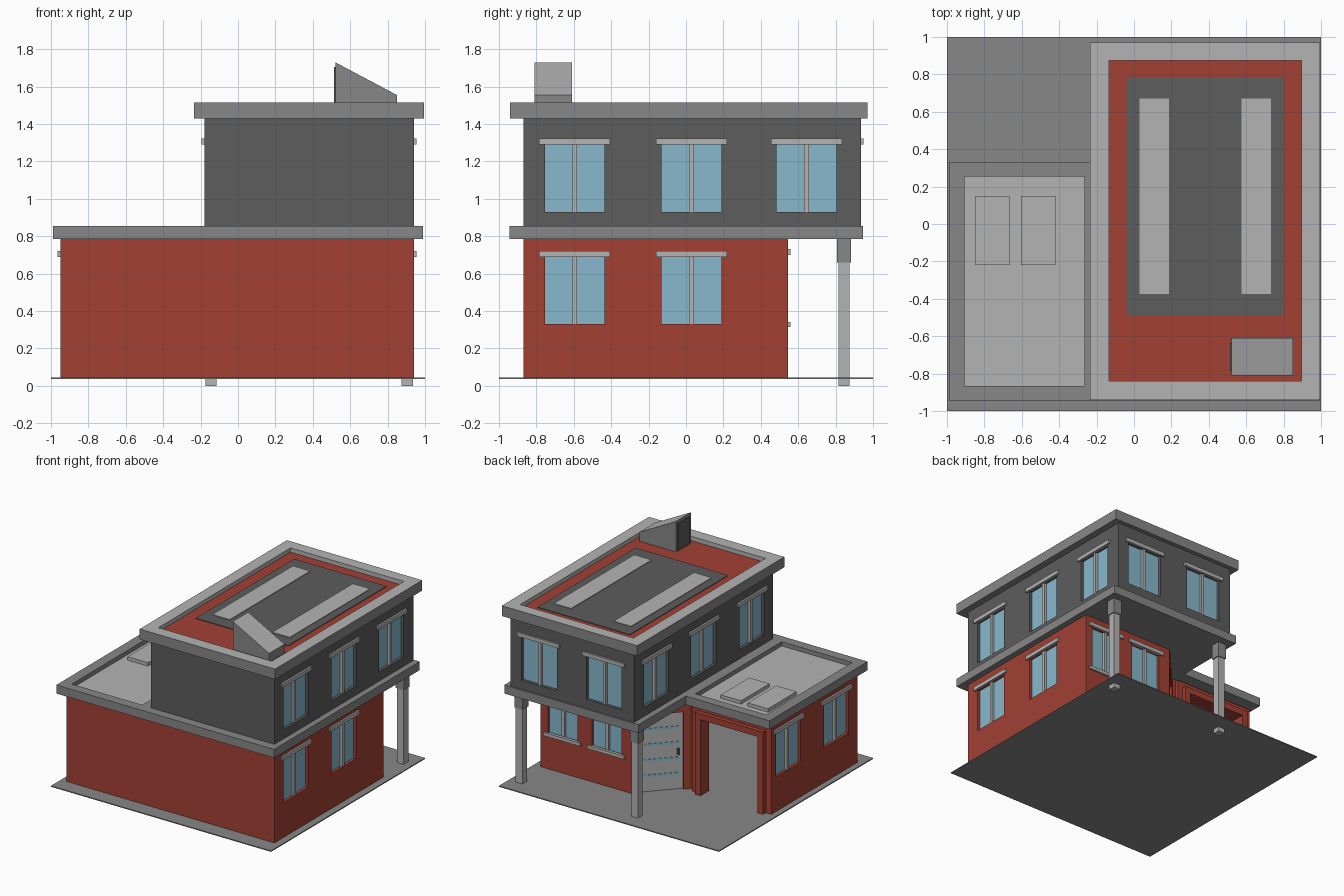
import bpy, bmesh, math
from mathutils import Matrix, Vector

if "Cube" in bpy.data.objects:
    bpy.data.objects.remove(bpy.data.objects["Cube"])

def mat(name, r, g, b):
    m = bpy.data.materials.new(name)
    lin = [((c / 255 + 0.055) / 1.055) ** 2.4 for c in (r, g, b)]
    m.diffuse_color = (*lin, 1)
    m.use_nodes = True
    m.node_tree.nodes["Principled BSDF"].inputs["Base Color"].default_value = m.diffuse_color
    return m

RED = mat("brick red", 163, 64, 52)
DARK = mat("dark grey", 93, 93, 93)
MID = mat("mid grey", 135, 135, 135)
LIGHT = mat("light grey", 180, 180, 180)
GLASS = mat("window blue", 135, 185, 205)
G = 0.045  # ground level

def mesh(name, verts, faces, mats, rule=None):
    me = bpy.data.meshes.new(name)
    me.from_pydata(verts, [], faces)
    for m in mats:
        me.materials.append(m)
    for p in me.polygons:
        p.material_index = rule(p) if rule else 0
    ob = bpy.data.objects.new(name, me)
    bpy.context.collection.objects.link(ob)
    return ob

def prism(name, pts, z0, z1, m, M=Matrix(), rule=None, mats=None):
    n = len(pts)
    v = [M @ Vector((x, y, z)) for z in (z0, z1) for x, y in pts]
    f = [(i, (i + 1) % n, n + (i + 1) % n, n + i) for i in range(n)]
    f += [tuple(reversed(range(n))), tuple(range(n, 2 * n))]
    return mesh(name, v, f, mats or [m], rule)

def box(name, x0, x1, y0, y1, z0, z1, m, M=Matrix()):
    return prism(name, [(x0, y0), (x1, y0), (x1, y1), (x0, y1)], z0, z1, m, M)

def tray(name, outer, inner, z0, z1, floor, mats, rule):
    # slab with a sunken top: rings run bottom, rim outside, rim inside, floor
    rings = [(outer, z0), (outer, z1), (inner, z1), (inner, floor)]
    v, f = [], [(3, 2, 1, 0), (12, 13, 14, 15)]
    for (x0, x1, y0, y1), z in rings:
        v += [(x0, y0, z), (x1, y0, z), (x1, y1, z), (x0, y1, z)]
    for k in range(3):
        for i in range(4):
            j = (i + 1) % 4
            f.append((4 * k + i, 4 * k + j, 4 * k + 4 + j, 4 * k + 4 + i))
    return mesh(name, v, f, mats, rule)

def place(x, y, angle):
    # wall frame: local x points out of the wall, local y runs along it
    return Matrix.Translation((x, y, 0)) @ Matrix.Rotation(angle, 4, 'Z')

def apply(ob, mod):
    bpy.context.view_layer.objects.active = ob
    bpy.ops.object.modifier_apply(modifier=mod.name)

def cut(ob, cutters):
    for c in cutters:
        mod = ob.modifiers.new("cut", 'BOOLEAN')
        mod.operation, mod.solver, mod.object = 'DIFFERENCE', 'EXACT', c
        apply(ob, mod)
        bpy.data.objects.remove(c)

def window(M, z0, z1, w, m, bar=0.19, sill=False):
    h = w / 2
    box("window_glass", -0.031, -0.024, -h, h, z0, z1, GLASS, M)
    box("window_mullion", -0.026, -0.003, -0.013, 0.013, z0, z1, LIGHT, M)
    box("window_lintel", -0.01, 0.015, -bar, bar, z1, z1 + 0.032, LIGHT, M)
    if sill:
        box("window_sill", -0.01, 0.015, -bar, bar, z0 - 0.015, z0 + 0.012, LIGHT, M)
    return box("window_cutter", -0.03, 0.05, -h, h, z0, z1, m, M)

# ground plate
box("ground_plate", -1, 1, -1, 1, 0.037, G, MID)

# lower floor: hollow walls with a slanted entrance wall
plan = [(-0.95, -0.87), (0.94, -0.87), (0.94, 0.545), (0.1, 0.545), (-0.2, 0.22), (-0.95, 0.22)]
n = len(plan)
lower = mesh("lower_walls", [(x, y, z) for z in (G - 0.003, 0.787) for x, y in plan],
             [(i, (i + 1) % n, n + (i + 1) % n, n + i) for i in range(n)], [RED])
s = lower.modifiers.new("thick", 'SOLIDIFY')
s.thickness, s.offset, s.use_even_offset = 0.05, -1, True
apply(lower, s)
cutters = []
for y in (-0.595, 0.03):
    cutters.append(window(place(0.94, y, 0), 0.33, 0.69, 0.32, RED))
    cutters.append(window(place(-0.95, y, math.pi), 0.33, 0.69, 0.32, RED))
for x in (0.74, 0.34):
    cutters.append(window(place(x, 0.545, math.pi / 2), 0.33, 0.70, 0.27, RED, 0.17, True))

# entrance door in the slanted wall, grey panels with glass slits
D = place(-0.05, 0.3825, math.atan2(0.3, -0.325))
cutters.append(box("door_cutter", -0.03, 0.05, -0.165, 0.165, 0.0, 0.68, RED, D))
box("entrance_door", -0.032, -0.02, -0.165, 0.165, G, 0.68, LIGHT, D)
for k in range(1, 5):
    z = G + k * 0.127
    box("door_slit", -0.021, -0.016, -0.13, 0.13, z - 0.01, z + 0.01, GLASS, D)
box("door_handle", -0.02, 0.0, 0.12, 0.135, 0.33, 0.38, DARK, D)

# garage opening with a stepped surround
cutters.append(box("garage_cutter", -0.85, -0.33, 0.1, 0.3, -0.1, 0.67, RED))
cut(lower, cutters)
for x0, x1, top, y in ((-0.95, -0.23, 0.77, 0.25), (-0.9, -0.28, 0.72, 0.285)):
    box("garage_jamb_left", x0, x0 + 0.05, 0.21, y, G - 0.005, top, RED)
    box("garage_jamb_right", x1 - 0.05, x1, 0.21, y, G - 0.005, top, RED)
    box("garage_lintel", x0 + 0.05, x1 - 0.05, 0.21, y, top - 0.05, top, RED)

# slab between the floors, and the garage roof with a sunken deck
box("middle_slab", -0.23, 0.99, -0.945, 0.945, 0.785, 0.855, MID)
tray("garage_roof", (-0.99, -0.23, -0.945, 0.33), (-0.905, -0.265, -0.865, 0.255),
     0.785, 0.855, 0.82, [MID, LIGHT],
     lambda p: int(p.normal.z > 0.5 and p.center.z < 0.84))
for x in (-0.85, -0.605):
    box("roof_hatch", x, x + 0.185, -0.22, 0.15, 0.815, 0.848, LIGHT)

# upper floor
upper = box("upper_walls", -0.18, 0.94, -0.87, 0.935, 0.85, 1.435, DARK)
cutters = []
for y in (-0.595, 0.03, 0.645):
    cutters.append(window(place(0.94, y, 0), 0.93, 1.29, 0.32, DARK))
    cutters.append(window(place(-0.18, y, math.pi), 0.93, 1.29, 0.32, DARK))
for x in (0.68, 0.09):
    cutters.append(window(place(x, 0.935, math.pi / 2), 0.93, 1.29, 0.32, DARK))
cut(upper, cutters)

# main roof: grey fascia, pale parapet, red deck
def roof_rule(p):
    if p.normal.z > 0.5 and p.center.z < 1.5:
        return 2
    inside = -0.15 < p.center.x < 0.91 and -0.85 < p.center.y < 0.88
    return 1 if p.normal.z > 0.5 or (inside and p.normal.z > -0.5) else 0
tray("main_roof", (-0.235, 0.995, -0.94, 0.97), (-0.135, 0.895, -0.84, 0.875),
     1.43, 1.515, 1.48, [MID, LIGHT, RED], roof_rule)

# landing pad with two plain stripes
box("landing_pad", -0.04, 0.80, -0.49, 0.785, 1.478, 1.485, DARK)
for x in (0.03, 0.575):
    box("pad_stripe", x, x + 0.158, -0.375, 0.67, 1.483, 1.49, LIGHT)

# wedge-shaped roof access
W = Matrix.Rotation(math.pi / 2, 4, 'X')
prism("roof_access", [(0.52, 1.478), (0.85, 1.478), (0.85, 1.555), (0.52, 1.73)], 0.61, 0.81, MID, W,
      lambda p: int(p.normal.z > 0.5), [MID, LIGHT])
box("roof_access_door", 0.514, 0.521, -0.785, -0.635, 1.48, 1.705, DARK)

# porch posts with capitals
for x in (-0.145, 0.905):
    box("porch_post", x - 0.03, x + 0.03, 0.815, 0.875, 0, 0.665, LIGHT)
    box("post_capital", x - 0.037, x + 0.037, 0.808, 0.882, 0.66, 0.786, MID)
